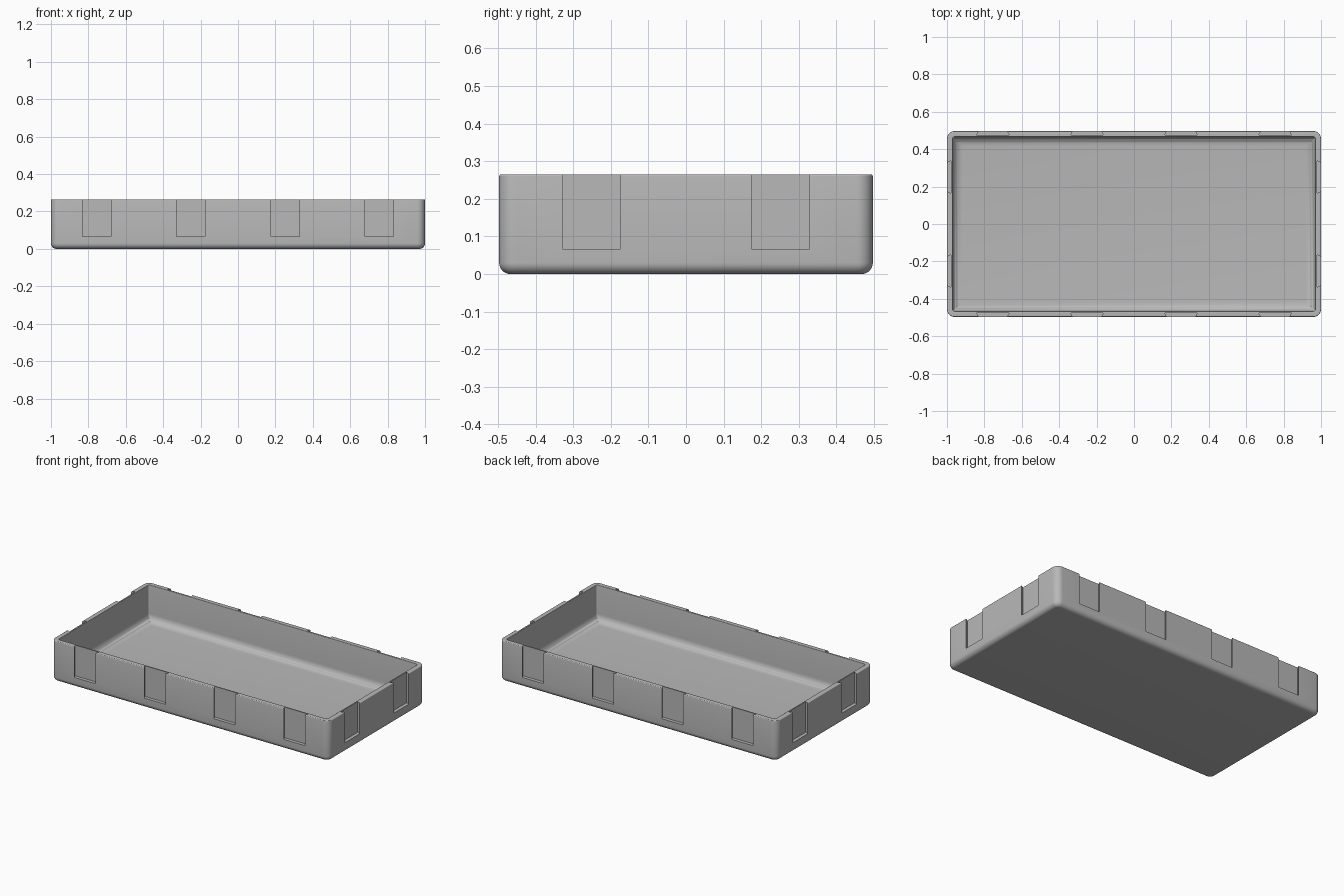
import bpy, bmesh, math
from mathutils import Vector

if "Cube" in bpy.data.objects:
    bpy.data.objects.remove(bpy.data.objects["Cube"], do_unlink=True)

HALF_X, HALF_Y, HEIGHT = 1.0, 0.497, 0.265
CORNER, WALL, FLOOR = 0.042, 0.031, 0.03
FOOT, COVE, LIP = 0.03, 0.05, 0.005
PITCH, SLOT_DEPTH, SLOT_BASE = 0.503, 0.022, 0.065
SLOT_OUTER, SLOT_INNER = 0.076, 0.0875    # half widths of the dovetail
STEPS = 8

grey = bpy.data.materials.new("light grey plastic")
grey.use_nodes = True
colour = (0.48, 0.48, 0.48, 1)
grey.diffuse_color = colour
grey.node_tree.nodes["Principled BSDF"].inputs["Base Color"].default_value = colour


def arc(cx, cz, r, start, end, steps=STEPS):
    angles = [math.radians(start + (end - start) * i / steps) for i in range(steps + 1)]
    return [(cx + r * math.cos(a), cz + r * math.sin(a)) for a in angles]


def finish(bm, name):
    bmesh.ops.remove_doubles(bm, verts=bm.verts, dist=1e-5)
    bmesh.ops.recalc_face_normals(bm, faces=bm.faces)
    mesh = bpy.data.meshes.new(name)
    bm.to_mesh(mesh)
    bm.free()
    mesh.materials.append(grey)
    obj = bpy.data.objects.new(name, mesh)
    bpy.context.collection.objects.link(obj)
    return obj


def ring(bm, inset, z):
    # rounded rectangle, its corners tightening as it shrinks
    r = max(CORNER - inset, 0)
    x, y = HALF_X - inset - r, HALF_Y - inset - r
    corners = [(x, y, 0), (-x, y, 90), (-x, -y, 180), (x, -y, 270)]
    return [bm.verts.new((px, py, z)) for cx, cy, a in corners
            for px, py in arc(cx, cy, r, a, a + 90)]


# tray wall section as (inset, height): foot, outer wall, lip, inner wall, cove
section = arc(FOOT, FOOT, FOOT, 270, 180)
section += arc(LIP, HEIGHT - LIP, LIP, 180, 90, 4)
section += arc(WALL - LIP / 2, HEIGHT - LIP / 2, LIP / 2, 90, 0, 4)
section += arc(WALL + COVE, FLOOR + COVE, COVE, 180, 270)

bm = bmesh.new()
rings = [ring(bm, inset, z) for inset, z in section]
for low, high in zip(rings, rings[1:]):
    for i in range(len(low)):
        j = (i + 1) % len(low)
        bm.faces.new((low[i], low[j], high[j], high[i]))
bm.faces.new(rings[0])
bm.faces.new(rings[-1])
tray = finish(bm, "tray")


# dovetail slots, open at the rim, wider towards the inside of the wall
def add_cutter(bm, centre, along, outward):
    slope = (SLOT_INNER - SLOT_OUTER) / SLOT_DEPTH
    over = 0.02
    mouth = SLOT_OUTER - slope * over
    plan = [(-SLOT_INNER, -SLOT_DEPTH), (SLOT_INNER, -SLOT_DEPTH),
            (mouth, over), (-mouth, over)]
    base = [bm.verts.new(centre + along * u + outward * v) for u, v in plan]
    face = bm.faces.new(base)
    grown = bmesh.ops.extrude_face_region(bm, geom=[face])["geom"]
    top = [v for v in grown if isinstance(v, bmesh.types.BMVert)]
    bmesh.ops.translate(bm, verts=top, vec=(0, 0, HEIGHT))


bm = bmesh.new()
X, Y = Vector((1, 0, 0)), Vector((0, 1, 0))
for side in (-1, 1):
    for k in (-1.5, -0.5, 0.5, 1.5):
        add_cutter(bm, Vector((k * PITCH, side * HALF_Y, SLOT_BASE)), X, Y * side)
    for k in (-0.5, 0.5):
        add_cutter(bm, Vector((side * HALF_X, k * PITCH, SLOT_BASE)), Y, X * side)
cutter = finish(bm, "slot_cutter")
cutter.hide_render = True

cut = tray.modifiers.new("slots", "BOOLEAN")
cut.operation = "DIFFERENCE"
cut.solver = "EXACT"
cut.object = cutter

bpy.ops.object.select_all(action="DESELECT")
tray.select_set(True)
bpy.context.view_layer.objects.active = tray
bpy.ops.object.modifier_apply(modifier=cut.name)
bpy.data.objects.remove(cutter, do_unlink=True)
bpy.ops.object.shade_smooth_by_angle(angle=math.radians(30))
